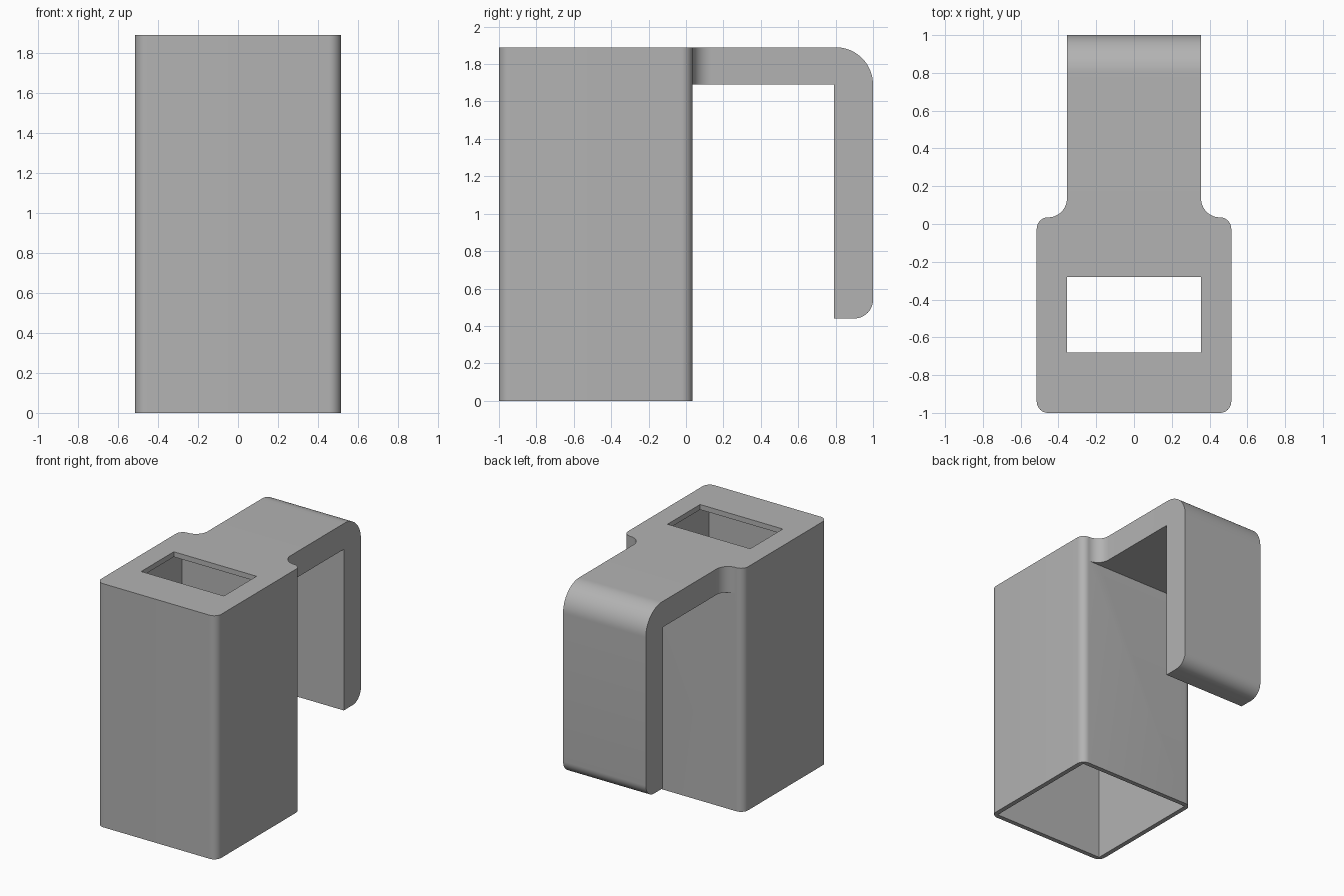
import bpy, bmesh
from math import sin, cos, radians
from mathutils import Vector

cube = bpy.data.objects.get("Cube")
if cube:
    bpy.data.objects.remove(cube, do_unlink=True)

grey = bpy.data.materials.new("mid grey")
grey.use_nodes = True
grey.diffuse_color = (0.45, 0.45, 0.45, 1)
grey.node_tree.nodes["Principled BSDF"].inputs["Base Color"].default_value = grey.diffuse_color

HALF, FRONT, BACK, TOP = 0.515, -1.0, 0.035, 1.89
ARM, ARM_LOW, WALL = 0.355, 1.69, 0.036


def arc(cx, cy, r, start, end, steps=12):
    angles = [radians(start + (end - start) * i / steps) for i in range(steps + 1)]
    return [(cx + r * cos(a), cy + r * sin(a)) for a in angles]


def rounded_rect(x, y0, y1, r):
    return (arc(x - r, y1 - r, r, 0, 90) + arc(r - x, y1 - r, r, 90, 180)
            + arc(r - x, y0 + r, r, 180, 270) + arc(x - r, y0 + r, r, 270, 360))


def rect(x, y0, y1):
    return [(-x, y0), (x, y0), (x, y1), (-x, y1)]


def prism(name, outline, place, low, high):
    """Extrude a 2D outline between two levels; place maps (u, v, level) to 3D."""
    bm = bmesh.new()
    face = bm.faces.new([bm.verts.new(place(u, v, low)) for u, v in outline])
    moved = bmesh.ops.extrude_face_region(bm, geom=[face])["geom"]
    shift = Vector(place(0, 0, high)) - Vector(place(0, 0, low))
    bmesh.ops.translate(bm, vec=shift, verts=[g for g in moved if isinstance(g, bmesh.types.BMVert)])
    bmesh.ops.recalc_face_normals(bm, faces=bm.faces)
    mesh = bpy.data.meshes.new(name)
    bm.to_mesh(mesh)
    bm.free()
    mesh.materials.append(grey)
    obj = bpy.data.objects.new(name, mesh)
    bpy.context.collection.objects.link(obj)
    return obj


def plan(u, v, level):
    return (u, v, level)


def side(u, v, level):
    return (level, u, v)


def combine(target, tool, operation):
    mod = target.modifiers.new(tool.name, 'BOOLEAN')
    mod.operation, mod.solver, mod.object = operation, 'EXACT', tool
    bpy.context.view_layer.objects.active = target
    bpy.ops.object.modifier_apply(modifier=mod.name)
    bpy.data.objects.remove(tool, do_unlink=True)


# Hollow holder, open underneath, with a slot through its lid
holder = prism("holder_with_hook", rounded_rect(HALF, FRONT, BACK, 0.06), plan, 0, TOP)
cavity = prism("cavity", rect(HALF - WALL, FRONT + WALL, BACK - WALL), plan, -0.1, TOP - 0.04)
slot = prism("slot", rect(ARM, -0.68, -0.28), plan, 1.5, 2)
combine(holder, cavity, 'DIFFERENCE')
combine(holder, slot, 'DIFFERENCE')

# Hook: arm going back, rounded shoulder, leg hanging down
hook = prism("hook", [(BACK, TOP), (BACK, ARM_LOW), (0.79, ARM_LOW), (0.79, 0.44)]
             + arc(0.9, 0.54, 0.1, -90, 0) + arc(0.8, TOP - 0.2, 0.2, 0, 90, 20),
             side, -ARM, ARM)

# Curved gussets where the arm meets the holder
for sign in (-1, 1):
    curve = [(sign * x, y) for x, y in arc(ARM + 0.1, BACK + 0.1, 0.1, 180, 270)]
    gusset = prism("gusset", curve + [(sign * ARM, BACK)], plan, ARM_LOW, TOP)
    combine(hook, gusset, 'UNION')
combine(holder, hook, 'UNION')

# Smooth the rounded corners only
bpy.ops.object.select_all(action='DESELECT')
holder.select_set(True)
bpy.context.view_layer.objects.active = holder
bpy.ops.object.shade_smooth_by_angle(angle=radians(30))
